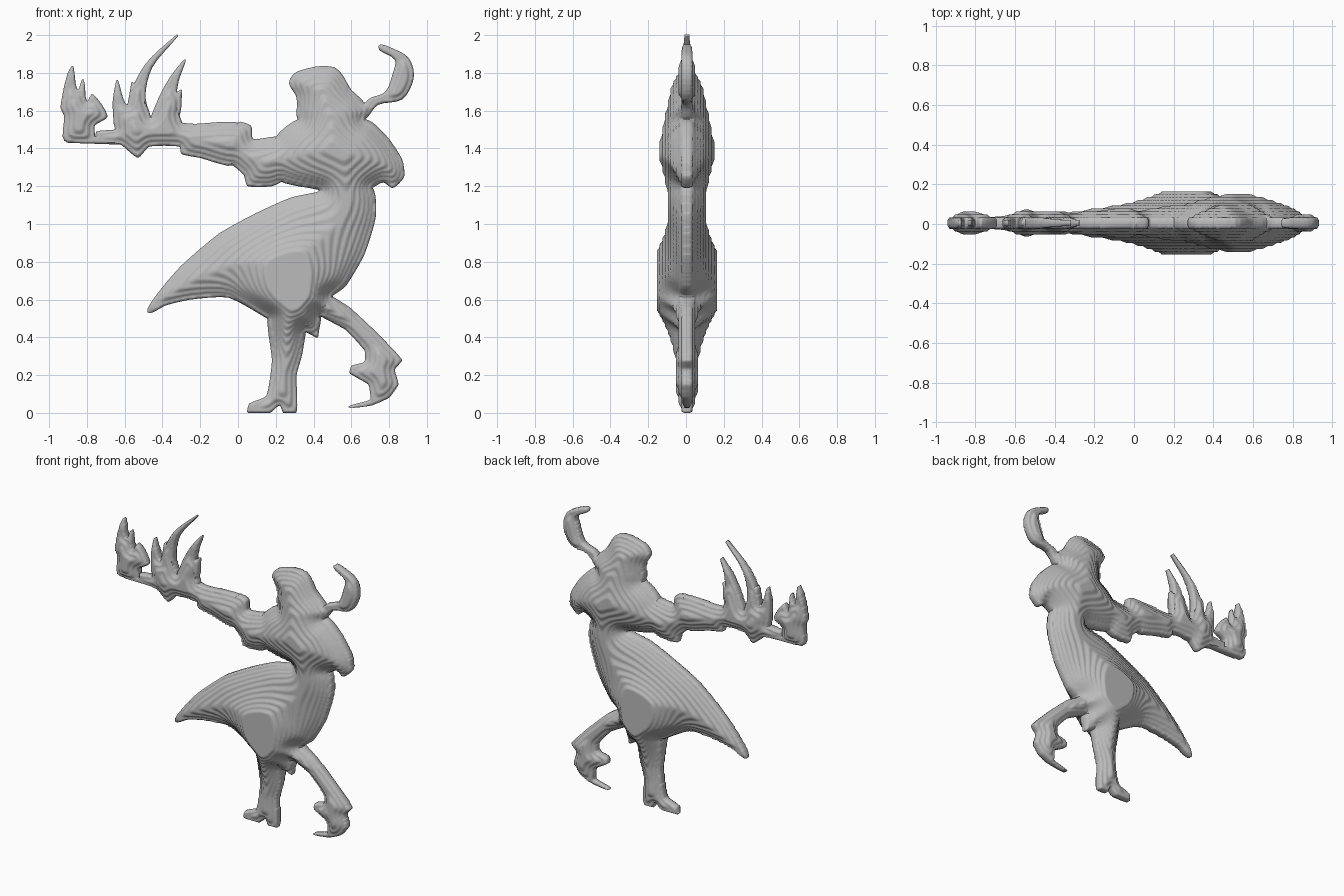
import bpy
import bmesh
import math
from mathutils import Vector, kdtree

GRID = 0.0075        # size of one surface cell
TERRACE = 0.0145     # depth of one relief step
MIDPLANE = 0.005     # the figure is a thin relief, inflated both ways from here
RIM = 0.014          # half thickness along the silhouette

if "Cube" in bpy.data.objects:
    bpy.data.objects.remove(bpy.data.objects["Cube"], do_unlink=True)

grey = bpy.data.materials.new("plain grey")
grey.use_nodes = True
grey.diffuse_color = (0.5, 0.5, 0.5, 1)
grey.node_tree.nodes["Principled BSDF"].inputs["Base Color"].default_value = grey.diffuse_color

parts = {}


def shape(name, *points, pull=0.3):
    """Store a closed, gently rounded outline through points given in hundredths."""
    pts = [Vector(p) / 100 for p in points]
    count = len(pts)
    parts[name] = []
    for k in range(count):
        before, a, b, after = (pts[(k + n) % count] for n in range(-1, 3))
        reach = (b - a).length * pull
        start = a + (b - before).normalized() * reach
        end = b - (after - a).normalized() * reach
        for step in range(4):
            t = step / 4
            first, middle, last = a.lerp(start, t), start.lerp(end, t), end.lerp(b, t)
            p = first.lerp(middle, t).lerp(middle.lerp(last, t), t)
            parts[name].append(Vector((p.x, max(p.y, 0))))


def talon(name, width, *path):
    """Store a stroke that tapers evenly from its half width to a fine tip."""
    left, right = [], []
    last = len(path) - 1
    for k, point in enumerate(path):
        along = Vector(path[min(k + 1, last)]) - Vector(path[max(k - 1, 0)])
        side = along.orthogonal().normalized() * max(width * (1 - k / last), 0.5)
        left.append(Vector(point) + side)
        right.append(Vector(point) - side)
    shape(name, *left, *reversed(right))


def inside(p, poly):
    """Even-odd test of a point against an outline."""
    result = False
    previous = poly[-1]
    for point in poly:
        if (point.y > p.y) != (previous.y > p.y):
            slope = (previous.x - point.x) / (previous.y - point.y)
            if p.x < point.x + slope * (p.y - point.y):
                result = not result
        previous = point
    return result


# trunk with the sweeping coat tail, then chest and head
shape("skirt", (45, 118), (28, 114), (10, 106), (-10, 95), (-30, 78), (-42, 64), (-48, 53),
      (-38, 57), (-25, 60), (-5, 61), (17, 49), (27, 43), (43, 51), (49, 61), (57, 67),
      (67, 84), (73, 104), (72, 118), (60, 130), pull=0.2)
shape("torso", (20, 146), (33, 156), (62, 157), (71, 154), (80, 145), (87, 134), (88, 125),
      (82, 119), (77, 122), (71, 119), (60, 112), (43, 118), (20, 124), pull=0.2)
shape("head", (27, 175), (32, 181), (51, 183), (60, 171), (67, 162), (45, 145), (32, 154),
      (31, 167))
shape("head_plume", (62, 156), (67, 155), (74, 163), (87, 166), (93, 177), (91, 187),
      (84, 192), (74, 194), (83, 187), (82, 180), (78, 170), (69, 166))

# outstretched arm with its wide cuff
shape("upper_arm", (25, 146), (8, 145), (7, 152), (0, 154), (-6, 135), (3, 126), (5, 120),
      (18, 120), (25, 124), pull=0.15)
shape("forearm", (2, 153), (-23, 153), (-50, 155), (-65, 150), (-75, 149), (-75, 145),
      (-62, 142), (-53, 135), (-47, 141), (-31, 141), (-30, 137), (-20, 135), (-2, 131),
      pull=0.15)
shape("wrist_strap", (-91, 143), (-62, 142), (-62, 146), (-91, 147), pull=0)

# far hand and the curved talons
shape("far_hand", (-92, 144), (-92, 157), (-94, 162), (-88, 184), (-85, 171), (-82, 177),
      (-80, 165), (-77, 169), (-69, 157), (-76, 152), (-76, 145), pull=0.2)
talon("small_talon", 7, (-56, 149), (-63, 163), (-64, 176))
talon("side_talon", 6, (-52, 152), (-56, 175))
talon("long_talon", 6, (-52, 150), (-53, 168), (-47, 184), (-32, 200))
talon("near_talon", 8, (-38, 150), (-38, 163), (-34, 176), (-28, 187))
talon("near_spur", 5, (-37, 157), (-30, 171))

# standing leg with a heeled shoe, and the lifted leg with its foot bent back
shape("standing_leg", (16, 53), (18, 28), (15, 9), (6, 5), (5, 0), (17, 0), (22, 4), (24, 0),
      (31, 0), (31, 20), (34, 31), (36, 55), pull=0.15)
shape("lifted_leg", (45, 64), (59, 56), (73, 43), (87, 28), (83, 23), (85, 15), (80, 8),
      (71, 4), (58, 3), (70, 7), (69, 15), (59, 21), (60, 25), (67, 27), (67, 33), (57, 44),
      (36, 56), pull=0.1)
talon("hem_point", 7, (36, 52), (42, 40))

# outer silhouette: outline samples that are not buried in another part
samples = []
for name, poly in parts.items():
    others = [other for key, other in parts.items() if key != name]
    for a, b in zip(poly, poly[1:] + poly[:1]):
        pieces = max(1, math.ceil((b - a).length / GRID * 2))
        for k in range(pieces):
            p = a.lerp(b, k / pieces)
            if not any(inside(p, other) for other in others):
                samples.append(p)
rim = kdtree.KDTree(len(samples))
for k, p in enumerate(samples):
    rim.insert(p.to_3d(), k)
rim.balance()

# give every grid cell to the first part that covers it
owner = {}
for name, poly in parts.items():
    columns, rows = [p.x / GRID for p in poly], [p.y / GRID for p in poly]
    for i in range(math.floor(min(columns)), math.ceil(max(columns))):
        for j in range(math.floor(min(rows)), math.ceil(max(rows))):
            centre = Vector((i + 0.5, j + 0.5)) * GRID
            if (i, j) not in owner and inside(centre, poly):
                owner[i, j] = name


def swell(i, j):
    """Half thickness: grows away from the rim, fullest at hips and chest."""
    x, z = i * GRID, j * GRID
    gap = rim.find((x, z, 0))[2]
    hips = 0.1 * math.exp(-((x - 0.28) ** 2 + (z - 0.65) ** 2) / 0.05)
    chest = 0.045 * math.exp(-((x - 0.53) ** 2 + (z - 1.37) ** 2) / 0.08)
    return min(0.163, 0.22 * math.sqrt(gap) + min(1, gap / 0.08) * (hips + chest))


# relief heights on the inner grid corners, with their creases smoothed away
relief = {(i, j): swell(i, j) for i, j in owner
          if all((i - a, j - b) in owner for a in (0, 1) for b in (0, 1))}
for sweep in range(10):
    relief = {(i, j): (height + sum(
        relief.get(spot, height) for spot in ((i - 1, j), (i + 1, j), (i, j - 1), (i, j + 1)))) / 5
        for (i, j), height in relief.items()}


def corner(i, j):
    """Position and terraced half thickness of one grid corner."""
    x, z = i * GRID, j * GRID
    if (i, j) in relief:
        level = relief[i, j] / TERRACE
        base = math.floor(level)
        ramp = min(1, max(0, (level - base) * 2 - 0.5))
        return x, z, max(RIM, TERRACE * (base + ramp))
    near, _, gap = rim.find((x, z, 0))
    if gap < GRID:
        x, z = near.x, near.y
    return x, z, RIM


def build(name):
    """Make the front, back and rim faces of one part."""
    bm = bmesh.new()
    verts = {}

    def pair(i, j):
        if (i, j) not in verts:
            x, z, half = corner(i, j)
            verts[i, j] = [bm.verts.new((x, MIDPLANE + side * half, z)) for side in (-1, 1)]
        return verts[i, j]

    for (i, j), part in owner.items():
        if part != name:
            continue
        ring = [pair(i, j), pair(i + 1, j), pair(i + 1, j + 1), pair(i, j + 1)]
        bm.faces.new([v[0] for v in ring])
        bm.faces.new([v[1] for v in reversed(ring)])
        beside = [(i, j - 1), (i + 1, j), (i, j + 1), (i - 1, j)]
        for cell, a, b in zip(beside, ring, ring[1:] + ring[:1]):
            if cell not in owner:
                bm.faces.new((b[0], a[0], a[1], b[1]))
    for face in bm.faces:
        face.smooth = True
    mesh = bpy.data.meshes.new(name)
    bm.to_mesh(mesh)
    bm.free()
    mesh.materials.append(grey)
    bpy.context.collection.objects.link(bpy.data.objects.new(name, mesh))


for part_name in parts:
    build(part_name)
